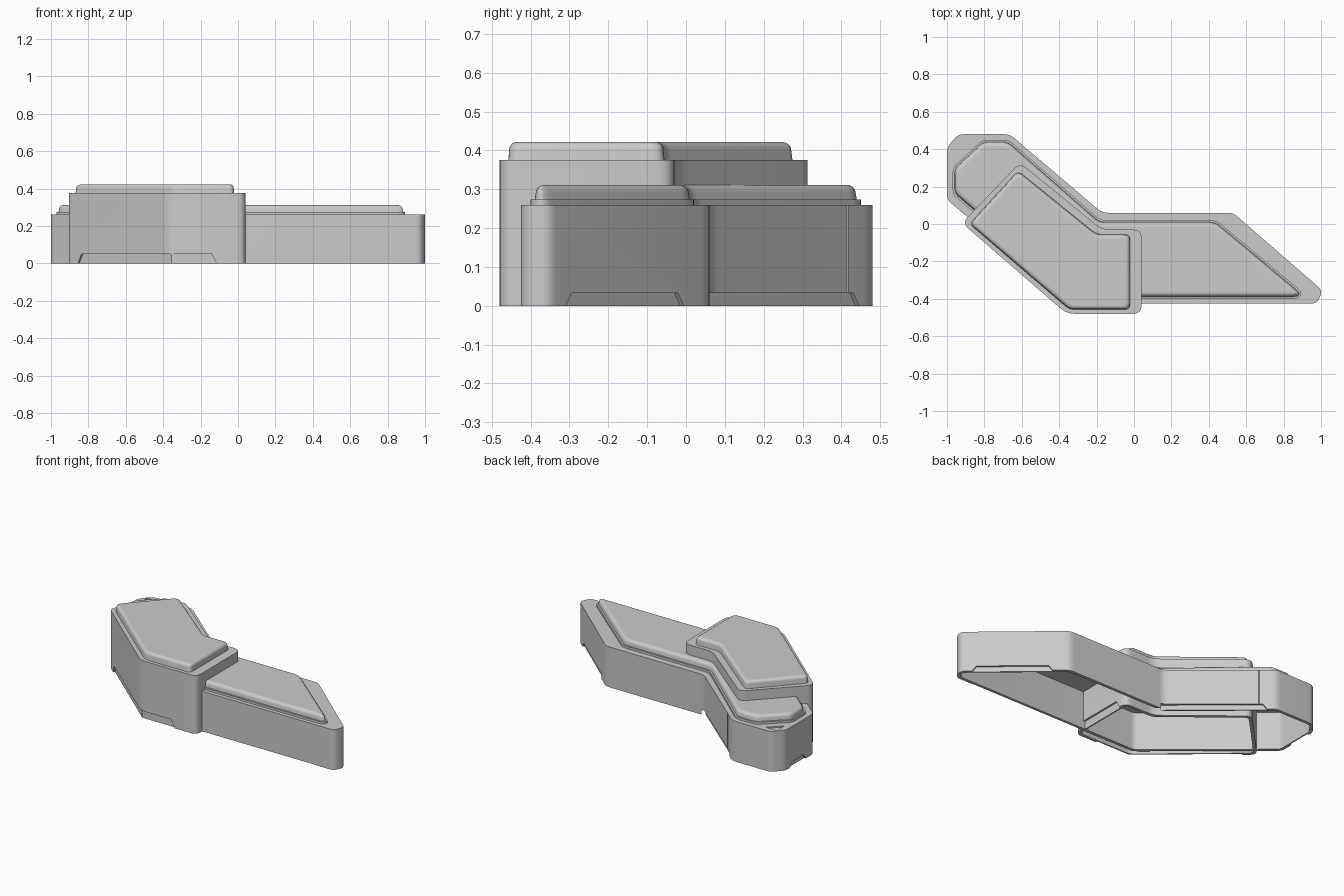
import bpy, bmesh
from math import radians, sin, cos
from mathutils import Vector

if "Cube" in bpy.data.objects:
    bpy.data.objects.remove(bpy.data.objects["Cube"])

grey = bpy.data.materials.new("plain grey")
grey.use_nodes = True
COLOUR = (0.6, 0.6, 0.6, 1)
grey.diffuse_color = COLOUR
grey.node_tree.nodes["Principled BSDF"].inputs["Base Color"].default_value = COLOUR


def inset(points, d):
    """Offset a counter-clockwise outline inwards by d."""
    result = []
    for i, p in enumerate(points):
        p = Vector(p)
        a = (p - Vector(points[i - 1])).normalized()
        b = (Vector(points[(i + 1) % len(points)]) - p).normalized()
        na, nb = Vector((-a.y, a.x)), Vector((-b.y, b.x))
        result.append(p + (na + nb) * d / (1 + na.dot(nb)))
    return result


def rounded(points, r, steps=6):
    """Replace each corner of an outline by a small curve."""
    result = []
    for i, p in enumerate(points):
        p = Vector(p)
        a, b = Vector(points[i - 1]) - p, Vector(points[(i + 1) % len(points)]) - p
        a *= min(r / a.length, 0.45)
        b *= min(r / b.length, 0.45)
        for k in range(steps + 1):
            t = k / steps
            result.append(p + a * (1 - t) ** 2 + b * t ** 2)
    return result


def loft(name, rings):
    """Solid through a stack of (outline, height) rings with equal counts."""
    bm = bmesh.new()
    loops = [[bm.verts.new((p[0], p[1], z)) for p in pts] for pts, z in rings]
    for low, high in zip(loops, loops[1:]):
        for i in range(len(low)):
            bm.faces.new((low[i - 1], low[i], high[i], high[i - 1]))
    bm.faces.new(loops[0][::-1])
    bm.faces.new(loops[-1])
    mesh = bpy.data.meshes.new(name)
    bm.to_mesh(mesh)
    bm.free()
    mesh.materials.append(grey)
    obj = bpy.data.objects.new(name, mesh)
    bpy.context.collection.objects.link(obj)
    return obj


def prism(name, points, z0, z1):
    return loft(name, [(points, z0), (points, z1)])


def cushion(name, outline, z0, z1, edge):
    """Pad with slightly leaning sides and a soft rounded upper rim."""
    rings = [(rounded(outline, 0.03), z0)]
    for k in range(7):
        angle = radians(15 * k)
        pts = rounded(inset(outline, 0.003 + edge * (1 - cos(angle))), 0.03)
        rings.append((pts, z1 - edge + edge * sin(angle)))
    # A narrow flat border keeps the top shading even
    rings.append((rounded(inset(outline, edge + 0.008), 0.03), z1))
    return loft(name, rings)


def toe_cutter(a, b, height, depth=0.012):
    """Shallow trapezoid recess at the foot of a wall between a and b."""
    a, b = Vector(a), Vector(b)
    along = (b - a).normalized()
    side = Vector((-along.y, along.x)) * depth
    slant = along * 0.03
    wide = [a - side, b - side, b + side, a + side]
    narrow = [a - side + slant, b - side - slant, b + side - slant, a + side + slant]
    return loft("toe_cutter", [(wide, -0.01), (narrow, height)])


def smooth(obj, angle=30):
    bpy.ops.object.select_all(action='DESELECT')
    obj.select_set(True)
    bpy.context.view_layer.objects.active = obj
    bpy.ops.object.shade_smooth_by_angle(angle=radians(angle))


def carve(obj, cutters):
    """Cut the shapes out of a body, then remove them."""
    bpy.context.view_layer.objects.active = obj
    for c in cutters:
        mod = obj.modifiers.new("cut", 'BOOLEAN')
        mod.operation, mod.solver, mod.object = 'DIFFERENCE', 'EXACT', c
        bpy.ops.object.modifier_apply(modifier=mod.name)
        bpy.data.objects.remove(c)
    smooth(obj)


# Outlines, counter-clockwise
lower = [(-1, 0.13), (-0.345, -0.425), (0.98, -0.425), (1.007, -0.355), (0.53, 0.06),
         (-0.17, 0.06), (-0.665, 0.48), (-0.94, 0.48), (-1, 0.41)]
upper = [(-0.92, 0.005), (-0.36, -0.48), (0.04, -0.48), (0.04, -0.03),
         (-0.17, -0.03), (-0.61, 0.328)]
lower_pad = [(-0.97, 0.16), (-0.32, -0.4), (0.88, -0.4), (0.9, -0.365), (0.44, 0.02),
             (-0.18, 0.02), (-0.67, 0.45), (-0.81, 0.45), (-0.97, 0.30)]
upper_pad = [(-0.88, 0.0), (-0.345, -0.458), (-0.02, -0.458), (-0.02, -0.055),
             (-0.20, -0.055), (-0.62, 0.285)]

# Lower body: hollow shell with toe recesses, fine seams and a corner recess
lower_body = prism("lower_body", rounded(lower, 0.03), 0, 0.26)
lower_cuts = [prism("hollow_cutter", rounded(inset(lower, 0.02), 0.02), -0.1, 0.243),
              toe_cutter((0.05, -0.425), (0.86, -0.425), 0.033, 0.003)]
lower_cuts += [toe_cutter(a, b, 0.033) for a, b in (
    ((0.96, -0.314), (0.6, -0.001)), ((-0.11, 0.009), (-0.63, 0.45)), ((-1, 0.2), (-1, 0.38)))]
lower_cuts += [prism("seam_cutter", [(x - 0.002, y - 0.003), (x + 0.002, y - 0.003),
                                     (x + 0.002, y + 0.003), (x - 0.002, y + 0.003)], -0.1, 0.4)
               for x, y in ((0.32, -0.425), (-0.59, 0.416))]
lower_cuts.append(prism("recess_cutter", [(-0.96, 0.365), (-0.88, 0.445), (-0.96, 0.445)], 0.252, 0.4))
carve(lower_body, lower_cuts)

# Upper body: a complete shell of its own, standing across the lower one
upper_body = prism("upper_body", rounded(upper, 0.045), 0, 0.375)
upper_cuts = [prism("hollow_cutter", rounded(inset(upper, 0.02), 0.03), -0.1, 0.358)]
upper_cuts += [toe_cutter(a, b, 0.05) for a, b in (
    ((-0.86, -0.047), (-0.32, -0.5146)), ((-0.4, -0.48), (-0.11, -0.48)), ((0.04, -0.43), (0.04, -0.08)))]
carve(upper_body, upper_cuts)

# Cushions, the lower one on a thin base
smooth(prism("lower_cushion_base", rounded(lower_pad, 0.03), 0.255, 0.274))
smooth(cushion("lower_cushion", inset(lower_pad, 0.01), 0.27, 0.311, 0.022), 60)
smooth(cushion("upper_cushion", upper_pad, 0.37, 0.422, 0.02), 60)
